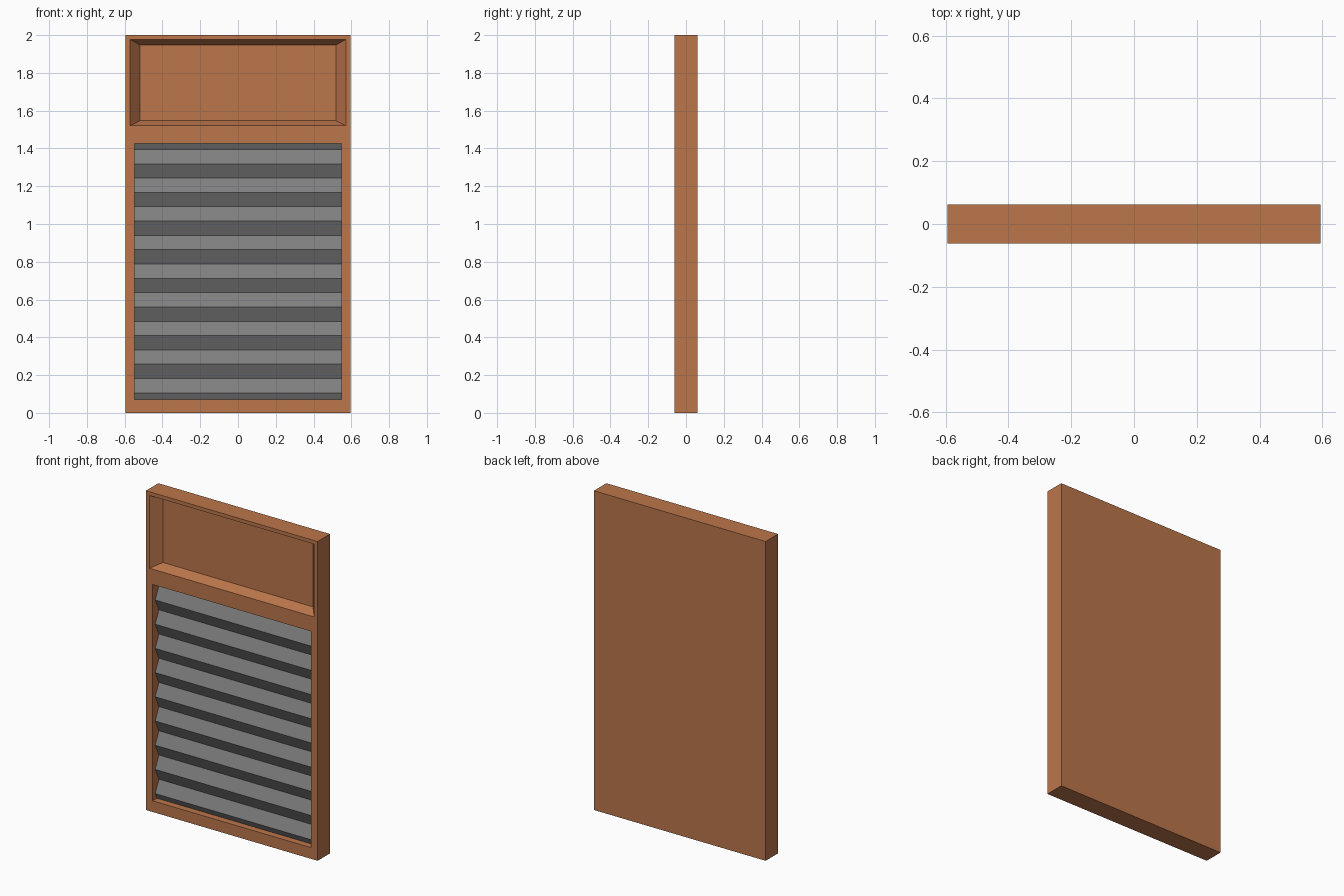
import bpy
import bmesh

if "Cube" in bpy.data.objects:
    bpy.data.objects.remove(bpy.data.objects["Cube"], do_unlink=True)

HALF_W, HALF_D, HEIGHT = 0.595, 0.0615, 2.0


def material(name, rgb):
    mat = bpy.data.materials.new(name)
    mat.use_nodes = True
    mat.diffuse_color = (*rgb, 1)
    mat.node_tree.nodes["Principled BSDF"].inputs["Base Color"].default_value = (*rgb, 1)
    return mat


def make_object(name, bm, mat):
    bmesh.ops.recalc_face_normals(bm, faces=bm.faces)
    mesh = bpy.data.meshes.new(name)
    bm.to_mesh(mesh)
    bm.free()
    mesh.materials.append(mat)
    obj = bpy.data.objects.new(name, mesh)
    bpy.context.collection.objects.link(obj)
    return obj


def loft(name, rings, mat):
    """Solid through rectangles given as (y, half width, bottom, top)."""
    bm = bmesh.new()
    loops = [[bm.verts.new(p) for p in ((-w, y, lo), (w, y, lo), (w, y, hi), (-w, y, hi))]
             for y, w, lo, hi in rings]
    for a, b in zip(loops, loops[1:]):
        for i in range(4):
            j = (i + 1) % 4
            bm.faces.new((a[i], a[j], b[j], b[i]))
    bm.faces.new(loops[0])
    bm.faces.new(loops[-1])
    return make_object(name, bm, mat)


wood = material("warm wood", (0.50, 0.18, 0.07))
metal = material("grey metal", (0.21, 0.21, 0.21))

# Wooden board
board = loft("wooden_board", [(-HALF_D, HALF_W, 0, HEIGHT), (HALF_D, HALF_W, 0, HEIGHT)], wood)

# Bevelled tray above, straight-sided opening below
tray_mouth = (0.571, 1.521, 1.977)
opening = (0.548, 0.07, 1.425)
cutters = [
    loft("tray_cutter", [(-0.1, *tray_mouth), (-HALF_D, *tray_mouth), (0, 0.519, 1.547, 1.948)], wood),
    loft("opening_cutter", [(-0.1, *opening), (0.002, *opening)], wood),
]
bpy.context.view_layer.objects.active = board
for cutter in cutters:
    cutter.hide_render = True
    mod = board.modifiers.new("recess", "BOOLEAN")
    mod.operation = "DIFFERENCE"
    mod.solver = "EXACT"
    mod.object = cutter
    bpy.ops.object.modifier_apply(modifier=mod.name)
    bpy.data.objects.remove(cutter, do_unlink=True)

# Corrugated rubbing sheet: ridges and valleys, cut off part way at both ends
half_w, low, high = opening
ridge_y, valley_y, step, first_ridge = -0.037, 0.0, 0.0758, 0.106
profile = [(valley_y + (ridge_y - valley_y) * (1 - (first_ridge - low) / step), low)]
profile += [(valley_y if i % 2 else ridge_y, first_ridge + i * step) for i in range(18)]
last_z = profile[-1][1]
profile.append((valley_y + (ridge_y - valley_y) * (high - last_z) / step, high))

bm = bmesh.new()
rows = [[bm.verts.new((x, y, z)) for x in (-half_w, half_w)] for y, z in profile]
for a, b in zip(rows, rows[1:]):
    bm.faces.new((a[0], a[1], b[1], b[0]))
sheet = make_object("corrugated_sheet", bm, metal)
# Make the sheet face the front
if sheet.data.polygons[0].normal.y > 0:
    sheet.data.flip_normals()
